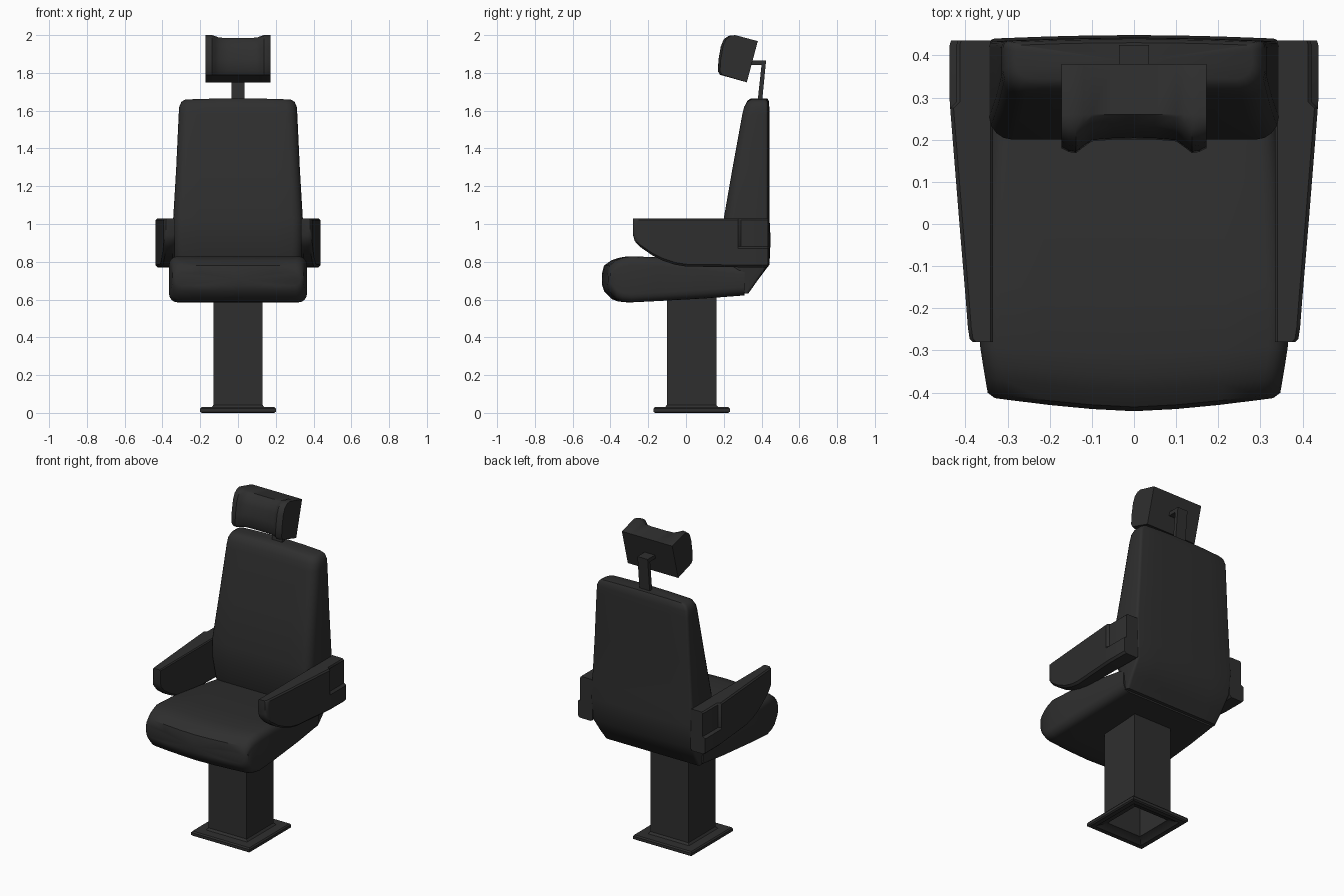
import bpy, bmesh, math

if "Cube" in bpy.data.objects:
    bpy.data.objects.remove(bpy.data.objects["Cube"])

mat = bpy.data.materials.new("charcoal black")
mat.diffuse_color = (0.028, 0.028, 0.028, 1)
mat.use_nodes = True
mat.node_tree.nodes["Principled BSDF"].inputs["Base Color"].default_value = mat.diffuse_color


def loft(name, rings, warp=None, poke=False, mirror=False, angle=38):
    """Skin a list of equal-length 3D rings and cap both ends."""
    bm = bmesh.new()
    vr = [[bm.verts.new(p) for p in r] for r in rings]
    n = len(vr[0])
    for a, b in zip(vr, vr[1:]):
        for i in range(n):
            j = (i + 1) % n
            bm.faces.new((a[i], a[j], b[j], b[i]))
    caps = [bm.faces.new(vr[0]), bm.faces.new(vr[-1])]
    if poke:
        bmesh.ops.poke(bm, faces=caps)
    if warp:
        for v in bm.verts:
            v.co = warp(*v.co)
    bmesh.ops.recalc_face_normals(bm, faces=bm.faces)
    me = bpy.data.meshes.new(name)
    bm.to_mesh(me)
    bm.free()
    me.materials.append(mat)
    ob = bpy.data.objects.new(name, me)
    bpy.context.collection.objects.link(ob)
    if mirror:
        ob.modifiers.new("mirror", 'MIRROR')
    bpy.ops.object.select_all(action='DESELECT')
    ob.select_set(True)
    bpy.context.view_layer.objects.active = ob
    bpy.ops.object.shade_smooth_by_angle(angle=math.radians(angle))
    return ob


def rounded(w, a, b, ra, rb, seg=4):
    """Rounded rectangle: half width w, from a to b, with radius ra at a and rb at b."""
    lim = (b - a) * 0.46
    ra, rb = min(ra, lim), min(rb, lim)
    pts = []
    for sx, edge, r, start in ((1, a, ra, -90), (1, b, rb, 0), (-1, b, rb, 90), (-1, a, ra, 180)):
        cx = sx * (w - r)
        ct = edge + r if edge == a else edge - r
        for k in range(seg + 1):
            t = math.radians(start + 90 * k / seg)
            pts.append((cx + r * math.cos(t), ct + r * math.sin(t)))
        if start in (0, 180):       # points along the long edges
            e = edge
            dirs = (0.6, 0.3, 0, -0.3, -0.6)
            pts += [(sx * f * w, e) for f in dirs]
    return pts


# Pedestal: hollow square column with a flared foot plate
prof = [(.118, .58), (.118, .02), (.155, .008), (.165, 0), (.192, 0), (.2, .006), (.2, .022),
        (.194, .03), (.14, .03), (.13, .042), (.13, .63)]
loft("pedestal", [[(sx * s, .03 + sy * s * 1.01, z) for sx, sy in ((1, 1), (-1, 1), (-1, -1), (1, -1))]
                  for s, z in prof], angle=25)

# Seat cushion: sections along y (y, half width, bottom, top)
seat = [(-.41, .33, .675, .74), (-.40, .347, .645, .78), (-.365, .353, .603, .808),
        (-.335, .358, .59, .82), (-.29, .365, .585, .829), (-.15, .362, .592, .824),
        (.1, .35, .606, .80), (.31, .336, .622, .775)]


def seat_warp(x, y, z):
    f = min(1, max(0, (-.15 - y) / .25))
    return x, y - .034 * f * (1 - min(1, abs(x) / .35) ** 1.5), z


loft("seat_cushion", [[(x, y, t) for x, t in rounded(w, a, b, .045, .045)] for y, w, a, b in seat],
     seat_warp, poke=True)

# Backrest: sections along z (z, half width, front y, back y)
back = [(.632, .322, .29, .33), (.70, .33, .262, .378), (.785, .336, .228, .434),
        (.92, .344, .205, .44), (1.03, .343, .2, .434), (1.3, .327, .247, .434),
        (1.58, .314, .298, .434), (1.62, .311, .308, .433), (1.645, .30, .325, .43),
        (1.657, .28, .345, .422)]


def back_warp(x, y, z):
    bow = 1 - min(1, abs(x) / .32) ** 2
    return x, y + (.008 * bow if y > .4 else 0), z + (.008 * bow if z > 1.63 else 0)


loft("backrest", [[(x, t, z) for x, t in rounded(w, a, b, .055, .015)] for z, w, a, b in back],
     back_warp, poke=True)

# Armrests: sections along y (y, bottom, outer x, notch depth of upper rear panel)
arm = [(-.28, .94, .382, 0), (-.272, .91, .39, 0), (-.245, .88, .394, 0), (-.18, .835, .399, 0),
       (-.12, .805, .404, 0), (-.06, .785, .409, 0), (0, .775, .414, 0), (.275, .771, .436, 0),
       (.29, .771, .437, .016), (.425, .77, .437, .016), (.435, .772, .434, .016)]


def arm_ring(y, zb, xo, n):
    xi, zt, c = .334, 1.029, .012
    zm = max(.87, zb + .04)
    return [(xi, y, zb + c), (xi + c, y, zb), (xo - c, y, zb), (xo, y, zb + c), (xo, y, zm),
            (xo - n, y, zm + .01), (xo - n, y, zt - .008), (xo - n - .008, y, zt),
            (xi + .006, y, zt), (xi, y, zt - .006)]


loft("armrest", [arm_ring(*s) for s in arm], mirror=True)

# Headrest post: bent flat bar
bar = [(.378, 1.64), (.402, 1.64), (.424, 1.866), (.335, 1.866), (.335, 1.843), (.4, 1.843)]
loft("headrest_post", [[(x, y, z) for y, z in bar] for x in (-.035, .035)], angle=20)

# Headrest: tilted block, hollowed between two side wings
head = [(.18, 1.79), (.168, 1.81), (.172, 1.87), (.184, 1.94), (.2, 1.978), (.225, 1.996),
        (.26, 2.0), (.38, 1.968), (.322, 1.75)]
half = [(.172, .012, 0), (.155, .003, 0), (.138, 0, 0), (.12, .014, .006), (.1, .028, .013), (.05, .032, .016)]
cuts = [(-x, d, h) for x, d, h in half] + [(0, .033, .016)] + half[::-1]
loft("headrest", [[(x, y + (d if y < .24 else 0), z - (h if 1.9 < z and y < .3 else 0))
                   for y, z in head] for x, d, h in cuts])
